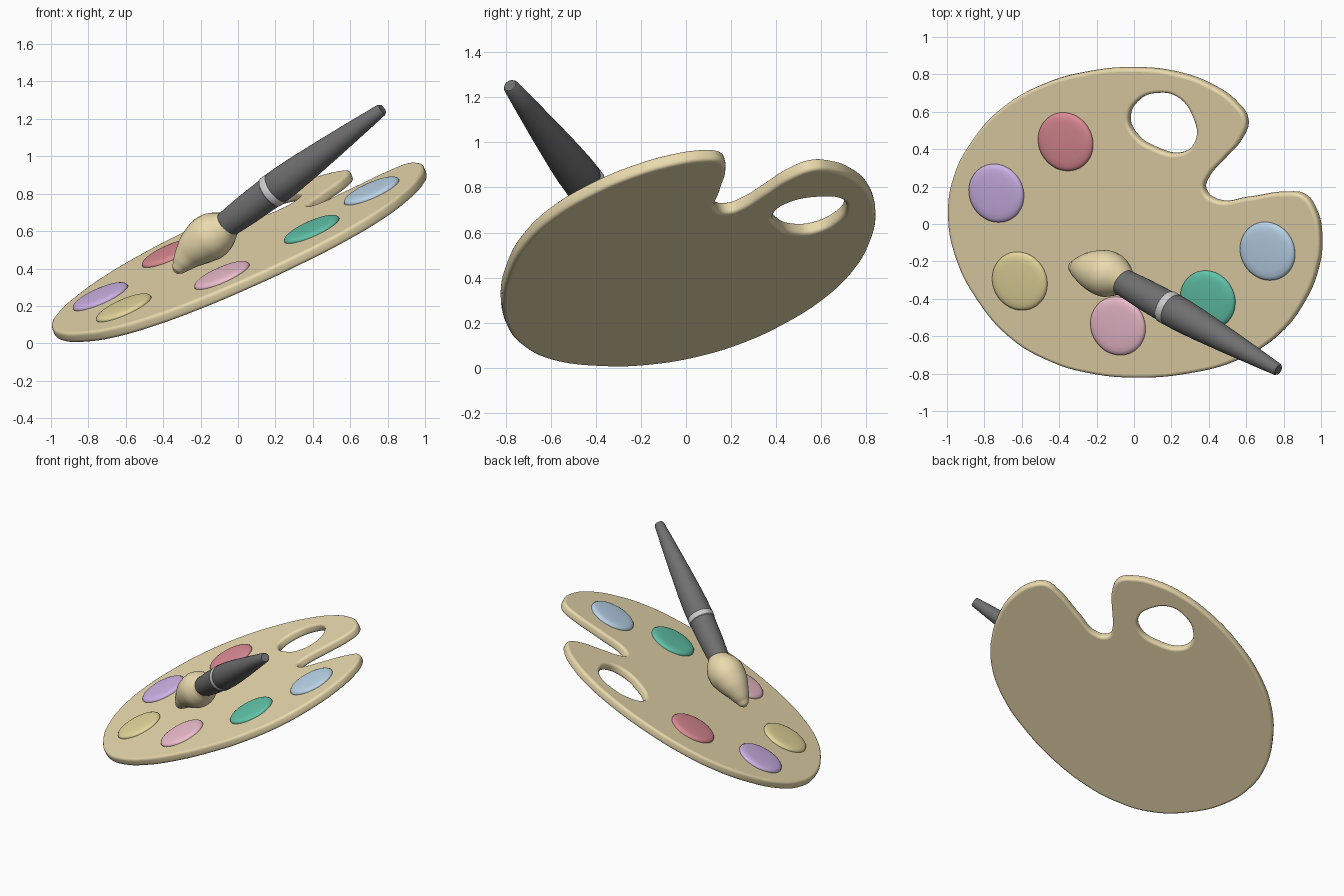
import bpy, bmesh, math
from mathutils import Vector, Matrix

if "Cube" in bpy.data.objects:
    bpy.data.objects.remove(bpy.data.objects["Cube"])

# Tilted palette frame: top face is z = Z0 + BX*x + CY*y
Z0, BX, CY = 0.53, 0.442, 0.245
N = Vector((-BX, -CY, 1)).normalized()
U = Vector((1, 0, BX)).normalized()
V = N.cross(U)


def frame(origin, u, v, n):
    m = Matrix((u, v, n)).transposed().to_4x4()
    m.translation = origin
    return m


def on_top(x, y):
    return Vector((x, y, Z0 + BX * x + CY * y))


def paint(obj, name, rgb):
    mat = bpy.data.materials.new(name)
    mat.diffuse_color = (*rgb, 1)
    mat.use_nodes = True
    mat.node_tree.nodes["Principled BSDF"].inputs["Base Color"].default_value = mat.diffuse_color
    obj.data.materials.clear()
    obj.data.materials.append(mat)


def smooth(obj, angle=40):
    bpy.ops.object.select_all(action='DESELECT')
    obj.select_set(True)
    bpy.context.view_layer.objects.active = obj
    bpy.ops.object.shade_smooth_by_angle(angle=math.radians(angle))


def curve_mesh(name, cu, matrix, rgb):
    obj = bpy.data.objects.new(name, cu)
    bpy.context.collection.objects.link(obj)
    obj.matrix_world = matrix
    bpy.ops.object.select_all(action='DESELECT')
    obj.select_set(True)
    bpy.context.view_layer.objects.active = obj
    bpy.ops.object.convert(target='MESH')
    obj = bpy.context.object
    paint(obj, name + "_colour", rgb)
    smooth(obj)
    return obj


def add_spline(cu, pts, radii=None, cyclic=False):
    s = cu.splines.new('BEZIER')
    s.bezier_points.add(len(pts) - 1)
    s.use_cyclic_u = cyclic
    s.radius_interpolation = 'CARDINAL'
    for i, p in enumerate(pts):
        b = s.bezier_points[i]
        b.co = p
        b.handle_left_type = b.handle_right_type = 'AUTO'
        b.radius = radii[i] if radii else 1


def lathe(name, profile, matrix, rgb, seg=48):
    bm = bmesh.new()
    rings = [[bm.verts.new((r * math.cos(2 * math.pi * k / seg),
                            r * math.sin(2 * math.pi * k / seg), h))
              for k in range(seg)] for r, h in profile]
    for a, b in zip(rings, rings[1:]):
        for k in range(seg):
            j = (k + 1) % seg
            bm.faces.new((a[k], a[j], b[j], b[k]))
    bm.faces.new(rings[0][::-1])
    bm.faces.new(rings[-1])
    me = bpy.data.meshes.new(name)
    bm.to_mesh(me)
    bm.free()
    obj = bpy.data.objects.new(name, me)
    bpy.context.collection.objects.link(obj)
    obj.matrix_world = matrix
    paint(obj, name + "_colour", rgb)
    smooth(obj)
    return obj


# Palette board with notch and thumb hole (outlines given as seen from above)
T = 0.06
outline = [(-1, .05), (-.97, .25), (-.88, .43), (-.72, .61), (-.5, .74), (-.25, .81),
           (0, .83), (.22, .805), (.4, .74), (.54, .64), (.595, .55), (.565, .45),
           (.47, .34), (.385, .24), (.37, .18), (.43, .125), (.6, .138), (.8, .165),
           (.9, .15), (.96, .07), (.99, -.08), (.97, -.25), (.9, -.42), (.76, -.6),
           (.55, -.73), (.3, -.8), (0, -.825), (-.25, -.8), (-.45, -.74),
           (-.67, -.61), (-.85, -.4), (-.96, -.18)]
hole = [(-.035, .56), (.02, .66), (.12, .697), (.23, .675), (.31, .57),
        (.325, .45), (.25, .378), (.1, .405), (0, .475)]
M = frame(on_top(0, 0) - N * T / 2, U, V, N)
inv = M.inverted()
cu = bpy.data.curves.new("palette", 'CURVE')
cu.dimensions = '2D'
cu.fill_mode = 'BOTH'
cu.resolution_u = 6
cu.bevel_depth = 0.018
cu.bevel_resolution = 3
cu.offset = -0.018
cu.extrude = T / 2 - 0.018
for loop in (outline, hole):
    pts = [inv @ (on_top(x, y) - N * T / 2) for x, y in loop]
    add_spline(cu, [(p.x, p.y, 0) for p in pts], cyclic=True)
curve_mesh("palette_board", cu, M, (.82, .70, .42))

# Paint blobs
blobs = {"red": (-.365, .44, (.72, .26, .30)), "purple": (-.735, .165, (.62, .45, .80)),
         "yellow": (-.61, -.305, (.78, .68, .33)), "pink": (-.085, -.545, (.86, .52, .62)),
         "green": (.395, -.405, (.12, .55, .40)), "blue": (.715, -.145, (.50, .67, .83))}
dome = [(.155, -.012), (.160, .0), (.158, .009), (.150, .016), (.136, .021),
        (.11, .024), (.06, .026), (.005, .0265)]
for col, (x, y, rgb) in blobs.items():
    lathe(col + "_paint", dome, frame(on_top(x, y), U, V, N), rgb)

# Brush handle, turned along its own axis
A, B = Vector((-.06, -.31, .635)), Vector((.772, -.78, 1.252))
L = (B - A).length
axis = (B - A).normalized()
su = axis.cross(Vector((0, 0, 1))).normalized()
H = frame(A, su, axis.cross(su), axis)
BLACK = (.16, .16, .16)
lathe("brush_ferrule", [(.06, -.03), (.066, -.02), (.072, 0), (.082, .15), (.087, .32)], H, BLACK)
lathe("brush_band", [(.086, .315), (.091, .32), (.091, .355), (.087, .36)], H, (.62, .62, .62))
lathe("brush_handle", [(.084, .35), (.09, .37), (.089, .44), (.083, .55), (.068, .75),
                       (.046, 1.0), (.034, L - .01), (.028, L)], H, BLACK)

# Bristles: bent teardrop ending on the palette
path = [(-.04, -.32, .645), (-.085, -.292, .612), (-.135, -.27, .578), (-.195, -.255, .535),
        (-.255, -.242, .48), (-.30, -.235, .425), (-.325, -.23, .39), (-.333, -.229, .377)]
cb = bpy.data.curves.new("bristles", 'CURVE')
cb.dimensions = '3D'
cb.bevel_depth = 1.0
cb.bevel_resolution = 10
cb.resolution_u = 6
cb.use_fill_caps = True
add_spline(cb, path, [.066, .102, .124, .117, .088, .055, .032, .012])
curve_mesh("brush_bristles", cb, Matrix.Identity(4), (.82, .70, .42))
